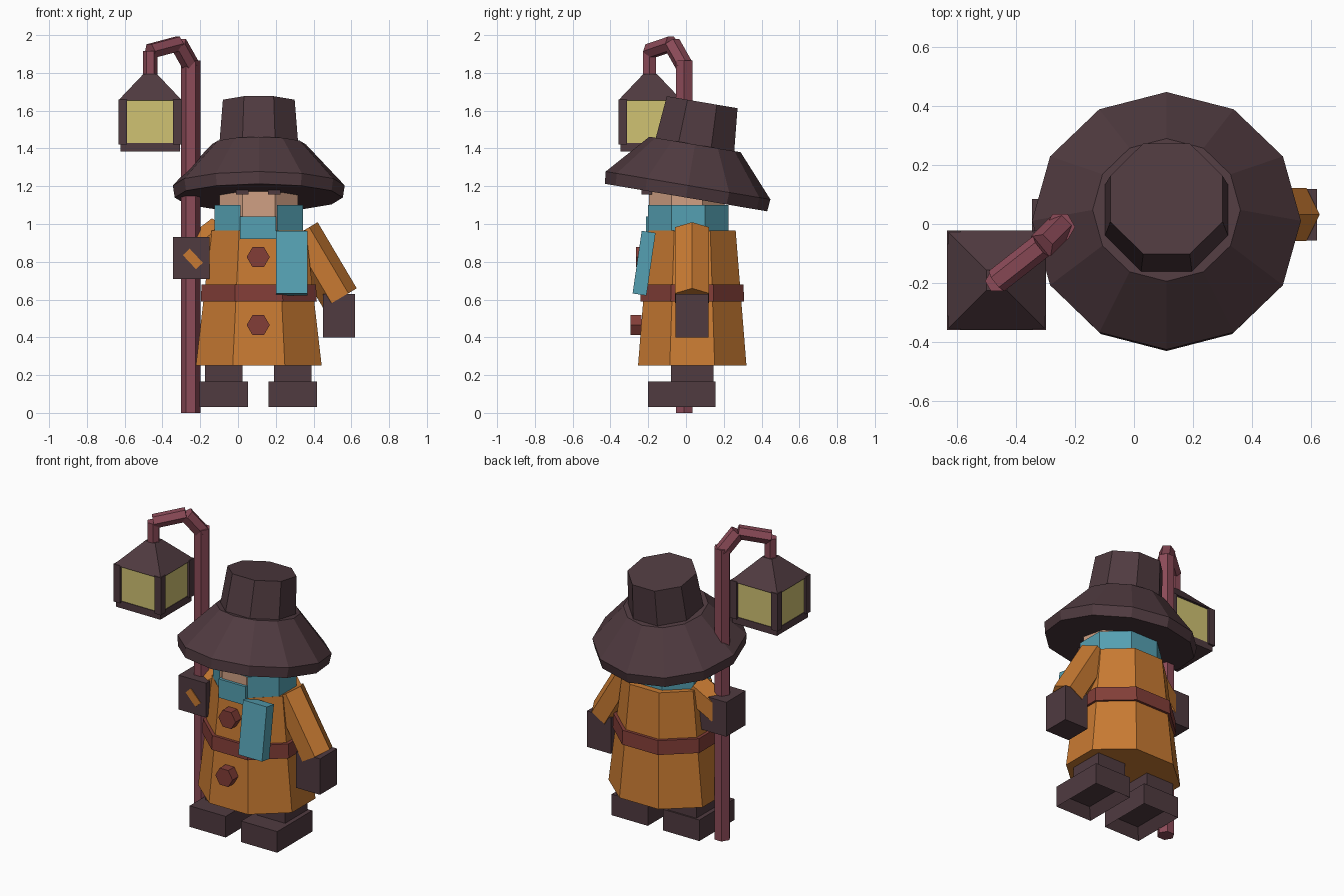
import bpy, bmesh
from math import pi, cos, sin
from mathutils import Vector, Matrix

if "Cube" in bpy.data.objects:
    bpy.data.objects.remove(bpy.data.objects["Cube"])


def material(name, r, g, b):
    m = bpy.data.materials.new(name)
    m.use_nodes = True
    m.diffuse_color = (r, g, b, 1)
    m.node_tree.nodes["Principled BSDF"].inputs["Base Color"].default_value = (r, g, b, 1)
    return m


DARK = material("dark brown", .08, .043, .051)
COAT = material("ochre coat", .578, .195, .032)
BELT = material("red brown", .223, .048, .039)
SCARF = material("teal scarf", .091, .352, .445)
SKIN = material("skin", .631, .352, .231)
WOOD = material("red wood", .262, .07, .098)
GLASS = material("yellow glass", .63, .54, .17)


def finish(name, bm, mat, matrix=Matrix()):
    bmesh.ops.recalc_face_normals(bm, faces=bm.faces)
    mesh = bpy.data.meshes.new(name)
    bm.to_mesh(mesh)
    bm.free()
    mesh.materials.append(mat)
    ob = bpy.data.objects.new(name, mesh)
    ob.matrix_world = matrix
    bpy.context.collection.objects.link(ob)
    return ob


def loft(rings, sides, turn=0.0):
    """Stack of regular polygon rings (z, rx, ry), capped at both ends."""
    bm = bmesh.new()
    loops = []
    for z, rx, ry in rings:
        angles = [2 * pi * i / sides + turn for i in range(sides)]
        loops.append([bm.verts.new((rx * cos(a), ry * sin(a), z)) for a in angles])
    for lo, hi in zip(loops, loops[1:]):
        for i in range(sides):
            j = (i + 1) % sides
            bm.faces.new((lo[i], lo[j], hi[j], hi[i]))
    bm.faces.new(loops[0][::-1])
    bm.faces.new(loops[-1])
    return bm


def octagon(rings):
    """Eight sides with a flat front; sizes are measured to the flats."""
    k = 1 / cos(pi / 8)
    return loft([(z, x * k, y * k) for z, x, y in rings], 8, pi / 8)


def box(name, x, y, z, mat, rot=Matrix(), sole=0):
    """Box from (low, high) ranges, with an optional hollow underside."""
    lo, hi = Vector((x[0], y[0], z[0])), Vector((x[1], y[1], z[1]))
    bm = bmesh.new()
    bmesh.ops.create_cube(bm, size=1, matrix=Matrix.Diagonal((hi - lo).to_4d()))
    if sole:
        under = [f for f in bm.faces if f.normal.z < -.9]
        bmesh.ops.inset_region(bm, faces=under, thickness=sole)
        bmesh.ops.translate(bm, verts=under[0].verts, vec=(0, 0, sole))
    return finish(name, bm, mat, Matrix.Translation((lo + hi) / 2) @ rot)


def rod(name, a, b, r, mat, turn=0.0):
    """Six-sided bar between two points."""
    a, b = Vector(a), Vector(b)
    d = b - a
    q = d.to_track_quat('Z', 'Y').to_matrix().to_4x4()
    bm = loft([(0, r, r), (d.length, r, r)], 6, turn)
    return finish(name, bm, mat, Matrix.Translation(a) @ q)


def at(x, y, z=0):
    return Matrix.Translation((x, y, z))


# Boots and legs
for side, cx in (("right", -.075), ("left", .29)):
    box(side + "_boot", (cx - .128, cx + .128), (-.2, .155), (.03, .165), DARK, sole=.06)
    box(side + "_leg", (cx - .1, cx + .1), (-.08, .145), (.15, .35), DARK)

# Coat, belt and buttons
finish("coat", octagon([(.25, .333, .287), (.965, .25, .23)]), COAT, at(.11, .033))
finish("belt", octagon([(.59, .307, .275), (.68, .303, .271)]), BELT, at(.11, .033))
for name, y, z in (("upper_button", -.265, .825), ("lower_button", -.295, .465)):
    rod(name, (.107, y + .06, z), (.107, y, z), .061, BELT)

# Head and eyes
finish("head", octagon([(.95, .207, .2), (1.27, .207, .2)]), SKIN, at(.11, .005))
for side, x in (("right", .022), ("left", .193)):
    box(side + "_eye", (x - .033, x + .033), (-.235, -.18), (1.157, 1.22), DARK)

# Scarf collar, open at the chin, with a lower front wrap and hanging tail
collar = octagon([(.95, .235, .212), (1.1, .235, .212)])
collar.normal_update()
chin = [f for f in collar.faces if f.normal.y < -.9]
bmesh.ops.delete(collar, geom=chin, context='FACES')
finish("scarf_collar", collar, SCARF, at(.11, .012))
box("scarf_front", (.01, .202), (-.212, -.15), (.92, 1.04), SCARF)
box("scarf_tail", (.2, .368), (-.259, -.185), (.625, .96), SCARF,
    Matrix.Rotation(-.145, 4, 'X'))

# Tilted hat: faceted brim and crown
tilt = at(.11, 0, 1.14) @ Matrix.Rotation(-.168, 4, 'X')
brim = loft([(0, .445, .436), (.065, .455, .442), (.285, .25, .245)], 12)
finish("hat_brim", brim, DARK, tilt)
finish("hat_crown", octagon([(.27, .209, .212), (.512, .19, .19)]), DARK, tilt)

# Arms and hands
rod("left_arm", (.333, .032, .957), (.54, .032, .607), .103, COAT, pi / 2)
box("left_hand", (.45, .62), (-.055, .118), (.4, .63), DARK)
rod("right_arm", (-.08, .04, .95), (-.25, -.005, .82), .1, COAT, pi / 2)
box("right_hand", (-.345, -.15), (-.11, .085), (.71, .93), DARK)
box("right_cuff_patch", (-.29, -.188), (-.114, -.106), (.79, .84), COAT,
    Matrix.Rotation(.82, 4, 'Y'))

# Staff with a crooked top
rod("staff", (-.25, -.01, 0), (-.25, -.01, 1.865), .051, WOOD)
crook = [(-.25, -.01, 1.84), (-.315, -.075, 1.955), (-.465, -.193, 1.915), (-.465, -.193, 1.76)]
for i, (a, b) in enumerate(zip(crook, crook[1:])):
    rod("staff_crook_%d" % (i + 1), a, b, (.047, .043, .039)[i], WOOD)

# Lantern: pyramid roof, corner posts, glass and base
LX, LY, H = -.465, -.19, .168
k = 2 ** .5
roof = loft([(1.655, H * k, H * k), (1.795, .035 * k, .035 * k)], 4, pi / 4)
finish("lantern_roof", roof, DARK, at(LX, LY))
for i in (-1, 1):
    for j in (-1, 1):
        x, y = LX + i * (H - .023), LY + j * (H - .023)
        box("lantern_post", (x - .023, x + .023), (y - .023, y + .023), (1.42, 1.66), DARK)
g = H - .015
box("lantern_glass", (LX - g, LX + g), (LY - g, LY + g), (1.42, 1.66), GLASS)
box("lantern_base", (LX - .157, LX + .157), (LY - .157, LY + .157), (1.385, 1.43), DARK)
